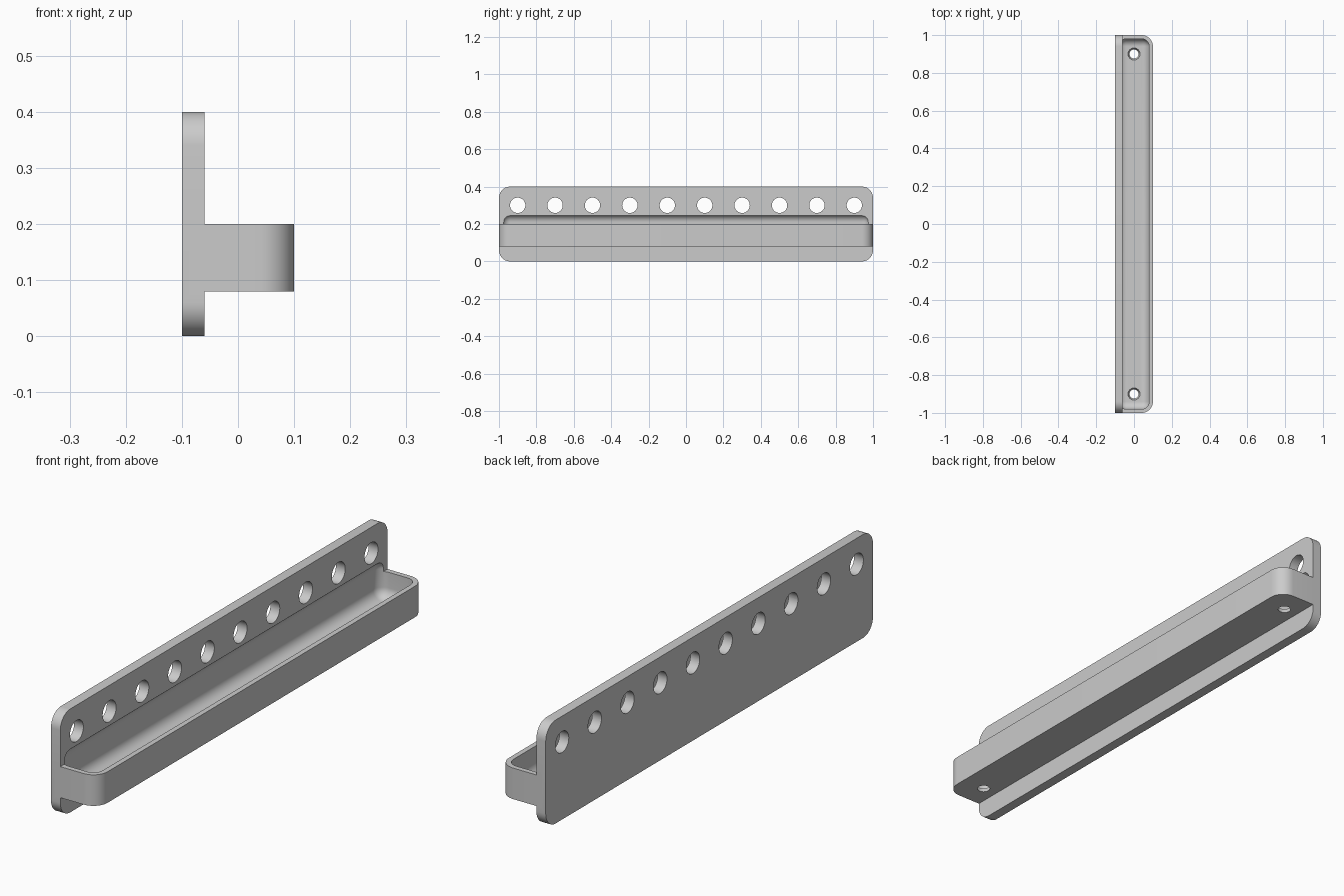
import bpy, bmesh, math
from mathutils import Matrix, Vector

old = bpy.data.objects.get("Cube")
if old:
    bpy.data.objects.remove(old)

grey = bpy.data.materials.new("plain_grey")
grey.use_nodes = True
colour = (0.6, 0.6, 0.6, 1)
grey.diffuse_color = colour
grey.node_tree.nodes["Principled BSDF"].inputs["Base Color"].default_value = colour


def finish(name, bm):
    mesh = bpy.data.meshes.new(name)
    bm.to_mesh(mesh)
    bm.free()
    mesh.materials.append(grey)
    ob = bpy.data.objects.new(name, mesh)
    bpy.context.collection.objects.link(ob)
    return ob


def rounded_box(name, lo, hi, radius, pick):
    """Box between two corners, with the edges chosen by pick(edge) rounded."""
    lo, hi = Vector(lo), Vector(hi)
    bm = bmesh.new()
    bmesh.ops.create_cube(bm, size=1)
    for v in bm.verts:
        v.co = [lo[i] if v.co[i] < 0 else hi[i] for i in range(3)]
    edges = [e for e in bm.edges if pick(e)]
    bmesh.ops.bevel(bm, geom=edges, offset=radius, offset_type='OFFSET',
                    segments=10, profile=0.5, affect='EDGES')
    return finish(name, bm)


def along(edge, axis):
    a, b = edge.verts
    return abs((b.co - a.co).normalized()[axis]) > 0.9


def drill(name, centre, r_low, r_high, depth, turn=Matrix.Identity(4)):
    bm = bmesh.new()
    bmesh.ops.create_cone(bm, cap_ends=True, segments=40, radius1=r_low,
                          radius2=r_high, depth=depth,
                          matrix=Matrix.Translation(centre) @ turn)
    return finish(name, bm)


def combine(target, other, operation):
    mod = target.modifiers.new(other.name, 'BOOLEAN')
    mod.object, mod.operation, mod.solver = other, operation, 'EXACT'
    bpy.context.view_layer.objects.active = target
    bpy.ops.object.modifier_apply(modifier=mod.name)
    bpy.data.objects.remove(other)


# Upright back plate with rounded corners
rack = rounded_box("holder_rack", (-0.1, -1, 0), (-0.06, 1, 0.4), 0.06,
                   lambda e: along(e, 0))

# Tray block, rounded at its two outer corners
tray = rounded_box("tray", (-0.08, -1, 0.08), (0.1, 1, 0.2), 0.06,
                   lambda e: along(e, 2) and e.verts[0].co.x > 0)
combine(rack, tray, 'UNION')

# Scooped hollow, biting slightly into the plate
hollow = rounded_box("hollow", (-0.08, -0.98, 0.1), (0.08, 0.98, 0.25), 0.04,
                     lambda e: True)
combine(rack, hollow, 'DIFFERENCE')

# Row of holes through the plate
sideways = Matrix.Rotation(math.pi / 2, 4, 'Y')
for i in range(10):
    hole = drill("plate_hole", (-0.08, -0.9 + 0.2 * i, 0.3), 0.041, 0.041,
                 0.1, sideways)
    combine(rack, hole, 'DIFFERENCE')

# Tapered drain holes in the tray floor
for y in (-0.9, 0.9):
    drain = drill("drain_hole", (0, y, 0.09), 0.02, 0.036, 0.04)
    combine(rack, drain, 'DIFFERENCE')

bpy.ops.object.select_all(action='DESELECT')
rack.select_set(True)
bpy.context.view_layer.objects.active = rack
bpy.ops.object.shade_smooth_by_angle(angle=math.radians(25))
